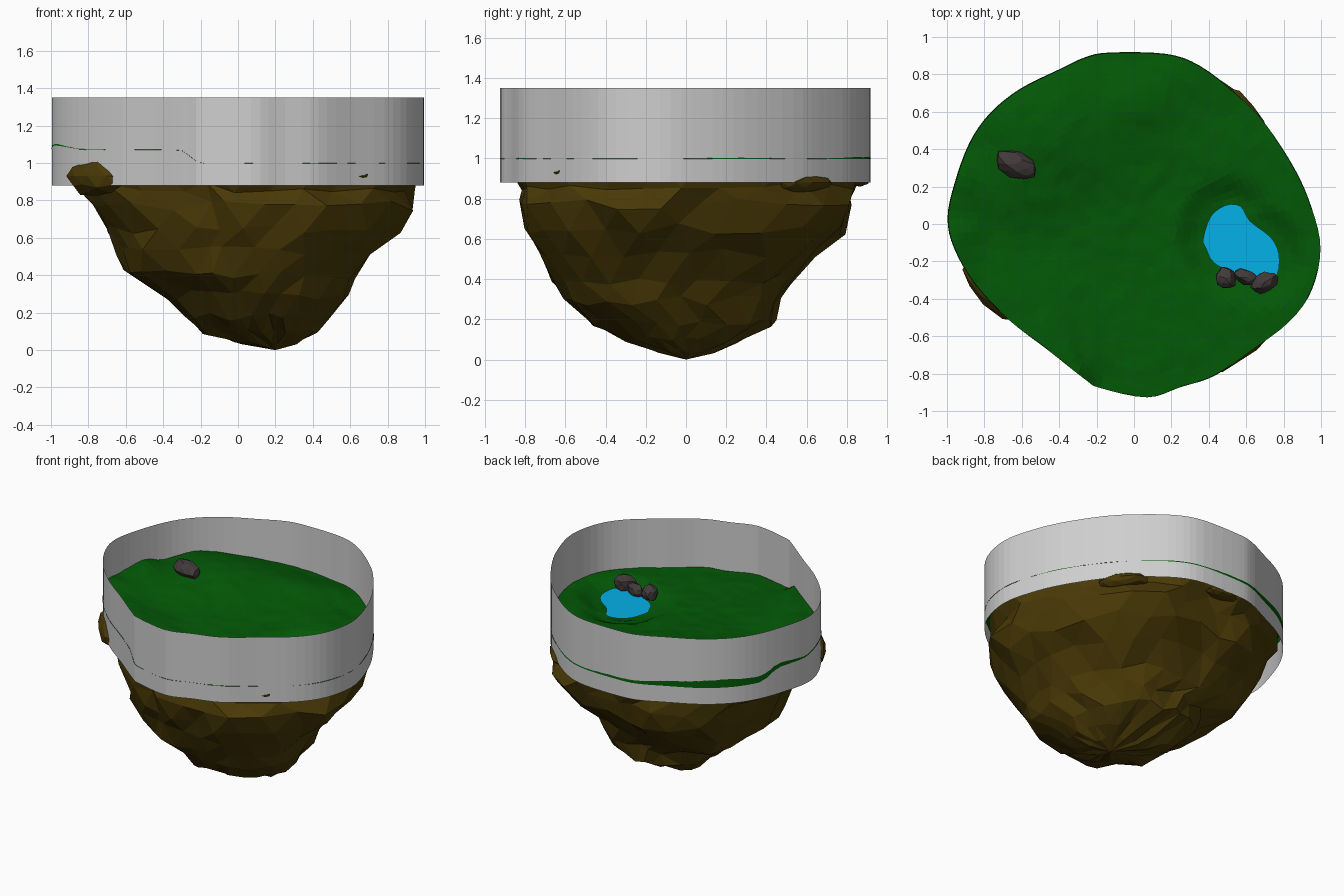
import bpy, bmesh, math, random
from mathutils import Vector, noise

if "Cube" in bpy.data.objects:
    bpy.data.objects.remove(bpy.data.objects["Cube"])

random.seed(4)

def material(name, rgb):
    m = bpy.data.materials.new(name)
    m.diffuse_color = (*rgb, 1)
    m.use_nodes = True
    m.node_tree.nodes["Principled BSDF"].inputs["Base Color"].default_value = m.diffuse_color
    return m

GRASS = material("grass green", (0.001, 0.098, 0.002))
EARTH = material("earth brown", (0.068, 0.042, 0.002))
WALL = material("pale grey", (0.62, 0.62, 0.62))
WATER = material("water blue", (0.001, 0.44, 0.80))
STONE = material("stone grey", (0.053, 0.041, 0.041))

def finish(bm, name, mat):
    me = bpy.data.meshes.new(name)
    bm.to_mesh(me)
    bm.free()
    me.materials.append(mat)
    ob = bpy.data.objects.new(name, me)
    bpy.context.collection.objects.link(ob)
    return ob

def smooth_loop(pts, n):
    """Closed Catmull-Rom curve, n samples per span."""
    out, k = [], len(pts)
    P = [Vector(p) for p in pts]
    for i in range(k):
        a, b, c, d = (P[(i + j) % k] for j in (-1, 0, 1, 2))
        for s in range(n):
            t = s / n
            out.append(0.5 * (2 * b + (c - a) * t + (2 * a - 5 * b + 4 * c - d) * t * t
                              + (3 * b - a - 3 * c + d) * t ** 3))
    return out

def bridge(bm, a, b):
    n = len(a)
    for i in range(n):
        bm.faces.new((a[i], a[(i + 1) % n], b[(i + 1) % n], b[i]))

def smoothstep(x, lo, hi):
    t = min(1, max(0, (x - lo) / (hi - lo)))
    return t * t * (3 - 2 * t)

# Island outline seen from above (counter-clockwise)
outline = smooth_loop([
    (.995, -.13), (.95, .08), (.86, .29), (.70, .535), (.54, .70), (.35, .845), (.17, .908),
    (-.13, .915), (-.26, .89), (-.40, .825), (-.61, .72), (-.77, .59), (-.88, .43), (-.96, .21),
    (-.995, .03), (-.96, -.13), (-.85, -.32), (-.67, -.51), (-.45, -.68), (-.26, -.83),
    (-.18, -.875), (.07, -.925), (.25, -.87), (.43, -.81), (.62, -.68), (.83, -.52), (.95, -.35)], 4)

# Pond outline
pond = smooth_loop([
    (.775, -.16), (.73, -.07), (.62, .015), (.57, .095), (.49, .10), (.41, .04), (.37, -.08),
    (.385, -.13), (.43, -.21), (.57, -.28), (.70, -.30), (.765, -.27)], 3)

def pond_distance(p):
    """Signed distance to the shore, negative in the water."""
    best, inside = 9, False
    for i, a in enumerate(pond):
        b = pond[(i + 1) % len(pond)]
        ab = b - a
        t = min(1, max(0, (p - a).dot(ab) / ab.dot(ab)))
        best = min(best, (p - a - ab * t).length)
        if (a.y > p.y) != (b.y > p.y) and p.x < a.x + (p.y - a.y) / (b.y - a.y) * ab.x:
            inside = not inside
    return -best if inside else best

def rim_rise(x, y, r):
    """Raised front left part of the rim."""
    ang = math.degrees(math.atan2(y, x)) % 360
    inner = 35 * (1 - smoothstep(r, .7, 1))
    z = 0.072 * smoothstep(52 - abs(ang - 206), -inner * .4, 10 + inner) * smoothstep(r, .3, .95)
    return z + .025 * smoothstep(-x, .8, 1) * smoothstep(-y, -.1, .1)

def ground(x, y, r):
    z = 1.0 + rim_rise(x, y, r)
    # broad rise at the back left and a small knoll at the back
    z += .125 * math.exp(-((x + .58) ** 2 / .28 + (y - .50) ** 2 / .17))
    z += .04 * math.exp(-((x - .08) ** 2 / .08 + (y - .68) ** 2 / .05))
    z += .012 * noise.noise((x * 4, y * 4, 1)) + .006 * noise.noise((x * 11, y * 11, 3))
    d = pond_distance(Vector((x, y)))
    return z - .05 * (1 - smoothstep(d, .02, .17)) - .04 * (1 - smoothstep(d, -.12, .02))

# Grass top: concentric rings of the outline with shaped heights
bm = bmesh.new()
rings, RN = [], 26
for k in range(RN, 0, -1):
    r = k / RN * .998
    rings.append([bm.verts.new((p.x * r, p.y * r, ground(p.x * r, p.y * r, r))) for p in outline])
for a, b in zip(rings, rings[1:]):
    bridge(bm, a, b)
centre = bm.verts.new((0, 0, ground(0, 0, 0)))
for i in range(len(outline)):
    bm.faces.new((rings[-1][i], rings[-1][(i + 1) % len(outline)], centre))
# Lower edge of the turf, just showing through the wall
lip = [bm.verts.new((p.x * 1.002, p.y * 1.002, .998 + rim_rise(p.x, p.y, 1))) for p in outline]
bridge(bm, lip, rings[0])
finish(bm, "grass_top", GRASS)

# Boundary wall: open thin band
bm = bmesh.new()
lo = [bm.verts.new((p.x, p.y, .88)) for p in outline]
hi = [bm.verts.new((p.x, p.y, 1.35)) for p in outline]
bridge(bm, lo, hi)
finish(bm, "boundary_wall", WALL)

# Rocky underside: jagged rings (z, xmin, xmax, ymin, ymax)
levels = [(.98, -.97, .97, -.90, .89), (.87, -.87, .94, -.85, .85), (.77, -.76, .93, -.84, .83),
          (.65, -.70, .85, -.81, .78), (.53, -.66, .74, -.75, .66), (.40, -.61, .63, -.69, .54),
          (.29, -.38, .59, -.60, .46), (.18, -.29, .49, -.48, .44), (.10, -.20, .42, -.30, .25),
          (.04, -.02, .32, -.14, .14)]
bm = bmesh.new()
rings = []
for k, (z, x0, x1, y0, y1) in enumerate(levels):
    j = 0 if k == 0 else min(.032, (x1 - x0) * .035)
    n = 27
    ring = []
    for i in range(n):
        p = outline[i * 4 + (k % 2) * 2]
        # fuller on the diagonals, most of all on the left
        diag = math.sin(2 * math.atan2(p.y, p.x)) ** 2
        full = 0 if k == 0 else (.02 if k == 1 else .09) + (.07 if p.x < 0 else 0)
        s = 1 + full * diag + random.uniform(-1.4, .8) * j
        x = (x0 + x1) / 2 + p.x * s * (x1 - x0) / 2
        y = (y0 + y1) / 2 + p.y * s * (y1 - y0) / 1.85
        ring.append(bm.verts.new((x, y, z + random.uniform(-.9, .9) * j)))
    rings.append(ring)
for a, b in zip(rings, rings[1:]):
    bridge(bm, b, a)
tip = bm.verts.new((.2, 0, 0))
for i in range(27):
    bm.faces.new((rings[-1][(i + 1) % 27], rings[-1][i], tip))
bmesh.ops.triangulate(bm, faces=bm.faces[:])
finish(bm, "rock_underside", EARTH)

def boulder(name, mat, loc, size, turn, rough=.12, sub=2):
    bm = bmesh.new()
    bmesh.ops.create_icosphere(bm, subdivisions=sub, radius=1)
    c, s = math.cos(math.radians(turn)), math.sin(math.radians(turn))
    for v in bm.verts:
        q = v.co * (1 + rough * 2 * noise.noise(v.co * 1.6 + Vector(loc) * 9))
        x, y = q.x * size[0], q.y * size[1]
        v.co = (loc[0] + x * c - y * s, loc[1] + x * s + y * c, loc[2] + q.z * size[2])
    return finish(bm, name, mat)

# Earth outcrops breaking through the wall
boulder("outcrop_front_left", EARTH, (-.748, -.37, .93), (.21, .08, .10), -44)
boulder("outcrop_back_right", EARTH, (.585, .585, .88), (.17, .075, .05), -50)
boulder("outcrop_back", EARTH, (-.03, .845, .89), (.12, .07, .03), 0)
boulder("outcrop_front_right", EARTH, (.65, -.603, .93), (.06, .05, .025), 40)

# Pond water
bm = bmesh.new()
bm.faces.new([bm.verts.new((p.x, p.y, .968)) for p in pond])
finish(bm, "pond_water", WATER)

# Grey stones
boulder("meadow_stone", STONE, (-.63, .32, 1.125), (.118, .07, .06), -25)
boulder("shore_stone_1", STONE, (.49, -.29, 1.0), (.055, .06, .055), 20)
boulder("shore_stone_2", STONE, (.60, -.285, .99), (.072, .04, .05), -20)
boulder("shore_stone_3", STONE, (.70, -.31, 1.005), (.08, .052, .06), 30)
